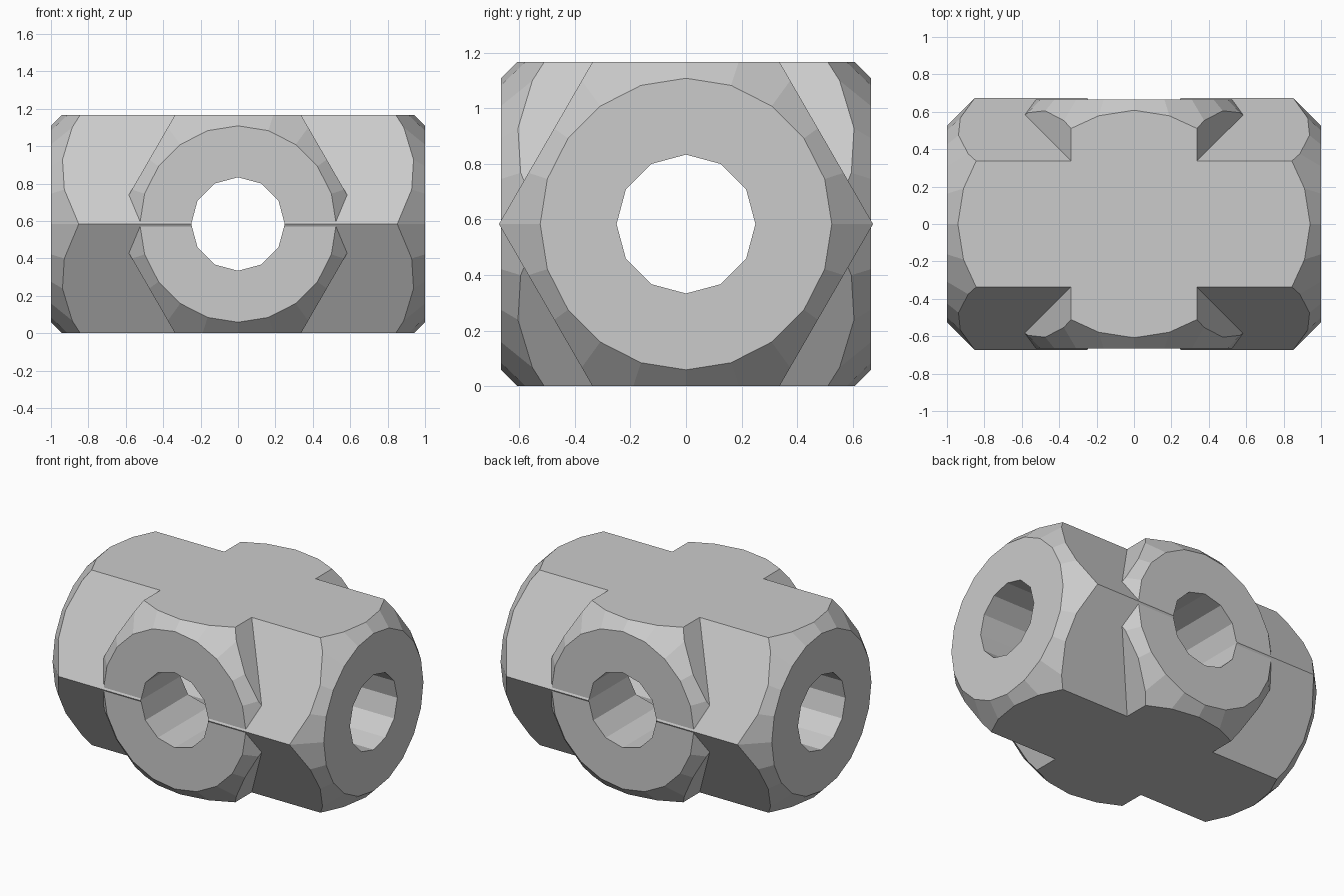
import bpy, bmesh, math
from mathutils import Matrix

cube = bpy.data.objects.get("Cube")
if cube:
    bpy.data.objects.remove(cube, do_unlink=True)

FLAT = 7 / 12                     # hexagon centre to flat side
CORNER = FLAT / math.cos(math.pi / 6)
FACE_R = 0.9 * FLAT               # round end face
HOLE_R = 0.25
BEVEL = 0.25                      # depth of the conical end chamfer

grey = bpy.data.materials.new("light grey")
grey.use_nodes = True
colour = (0.6, 0.6, 0.6, 1)
grey.diffuse_color = colour
grey.node_tree.nodes["Principled BSDF"].inputs["Base Color"].default_value = colour


def lathe(name, profile, sides, axis):
    """Closed solid with rings of (radius, position) along x or y."""
    bm = bmesh.new()
    rings = []
    for r, d in profile:
        ring = []
        for i in range(sides):
            a = 2 * math.pi * i / sides
            ring.append(bm.verts.new((d, r * math.cos(a), r * math.sin(a))))
        rings.append(ring)
    for low, high in zip(rings, rings[1:]):
        for i in range(sides):
            j = (i + 1) % sides
            bm.faces.new((low[i], low[j], high[j], high[i]))
    bm.faces.new(rings[0])
    bm.faces.new(rings[-1])
    if axis == "y":
        bm.transform(Matrix.Rotation(math.pi / 2, 4, "Z"))
    bm.transform(Matrix.Translation((0, 0, FLAT)))
    bmesh.ops.recalc_face_normals(bm, faces=bm.faces)
    mesh = bpy.data.meshes.new(name)
    bm.to_mesh(mesh)
    bm.free()
    mesh.materials.append(grey)
    obj = bpy.data.objects.new(name, mesh)
    bpy.context.collection.objects.link(obj)
    return obj


def combine(obj, other, operation):
    """Apply a boolean and discard the second solid."""
    mod = obj.modifiers.new(operation.lower(), "BOOLEAN")
    mod.operation = operation
    mod.solver = "EXACT"
    mod.object = other
    bpy.context.view_layer.objects.active = obj
    bpy.ops.object.modifier_apply(modifier=mod.name)
    bpy.data.objects.remove(other, do_unlink=True)


def hex_arm(name, half, axis):
    """Hexagonal bar with both ends turned to a cone."""
    arm = lathe(name, [(CORNER, -half - 0.1), (CORNER, half + 0.1)], 6, axis)
    wide = FACE_R + BEVEL
    barrel = lathe("barrel", [(FACE_R, -half), (wide, BEVEL - half),
                              (wide, half - BEVEL), (FACE_R, half)], 20, axis)
    combine(arm, barrel, "INTERSECT")
    return arm


# Two crossing hexagonal bars
connector = hex_arm("cross_connector", 1, "x")
combine(connector, hex_arm("short_arm", 2 / 3, "y"), "UNION")

# Through holes along both bars
for axis in "xy":
    bore = lathe("bore", [(HOLE_R, -1.2), (HOLE_R, 1.2)], 12, axis)
    combine(connector, bore, "DIFFERENCE")

connector.data.materials.clear()
connector.data.materials.append(grey)
for face in connector.data.polygons:
    face.material_index = 0
    face.use_smooth = False
